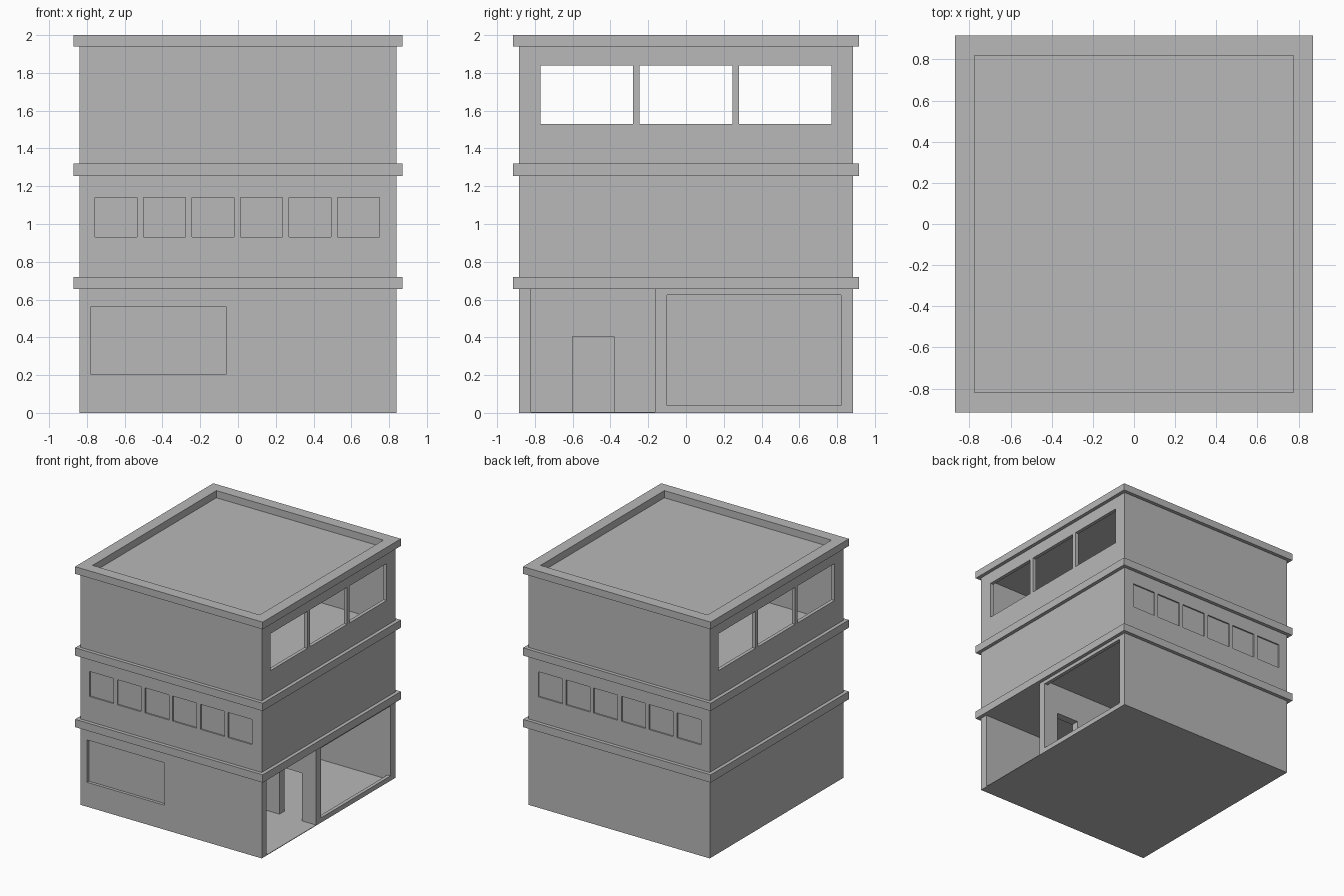
import bpy
import bmesh

if "Cube" in bpy.data.objects:
    bpy.data.objects.remove(bpy.data.objects["Cube"], do_unlink=True)

# Single plaster colour
plaster = bpy.data.materials.new("grey_plaster")
plaster.use_nodes = True
COLOUR = (0.48, 0.48, 0.48, 1)
plaster.diffuse_color = COLOUR
plaster.node_tree.nodes["Principled BSDF"].inputs["Base Color"].default_value = COLOUR

# Building dimensions
WX, WY, T = 0.84, 0.885, 0.065        # half width, half depth, wall thickness
IX, IY = WX - T, WY - T               # inner faces
LEDGE = 0.03                          # how far the bands stick out
GROUND, MIDDLE, TOP = (0, 0.655), (0.72, 1.255), (1.32, 1.94)


def finish(name, bm):
    mesh = bpy.data.meshes.new(name)
    bm.to_mesh(mesh)
    bm.free()
    mesh.materials.append(plaster)
    obj = bpy.data.objects.new(name, mesh)
    bpy.context.collection.objects.link(obj)
    return obj


def box(name, xs, ys, zs):
    bm = bmesh.new()
    bmesh.ops.create_cube(bm, size=1)
    for v in bm.verts:
        v.co = [sum(r) / 2 + c * (r[1] - r[0]) for c, r in zip(v.co, (xs, ys, zs))]
    return finish(name, bm)


def wall(name, axis, outer, inner, us, zs, holes=()):
    """Upright wall across the given axis, with rectangular holes (u0, u1, z0, z1)."""
    cuts_u = sorted({*us, *(u for h in holes for u in h[:2])})
    cuts_z = sorted({*zs, *(z for h in holes for z in h[2:])})
    mid = (outer + inner) / 2
    bm = bmesh.new()
    grid = {(u, z): bm.verts.new((mid, u, z) if axis == "x" else (u, mid, z))
            for u in cuts_u for z in cuts_z}
    for a, b in zip(cuts_u, cuts_u[1:]):
        for c, d in zip(cuts_z, cuts_z[1:]):
            u, z = (a + b) / 2, (c + d) / 2
            if not any(h[0] < u < h[1] and h[2] < z < h[3] for h in holes):
                bm.faces.new([grid[p] for p in ((a, c), (b, c), (b, d), (a, d))])
    bmesh.ops.delete(bm, geom=[v for v in bm.verts if not v.link_faces], context="VERTS")
    obj = finish(name, bm)
    solid = obj.modifiers.new("thickness", "SOLIDIFY")
    solid.thickness = abs(outer - inner)
    solid.offset = 0
    return obj


# Projecting floor bands, which are also the floor slabs
for name, zs in (("lower_band", (GROUND[1], MIDDLE[0])), ("upper_band", (MIDDLE[1], TOP[0]))):
    box(name, (-WX - LEDGE, WX + LEDGE), (-WY - LEDGE, WY + LEDGE), zs)

# Roof slab and raised parapet ring
box("roof_slab", (-IX, IX), (-IY, IY), (1.90, 1.94))
for side, s in (("left", 1), ("right", -1)):
    box(f"parapet_{side}", sorted((s * IX, s * (WX + LEDGE))),
        (-WY - LEDGE, WY + LEDGE), (1.94, 2.0))
for side, s in (("front", -1), ("back", 1)):
    box(f"parapet_{side}", (-IX, IX), sorted((s * IY, s * (WY + LEDGE))), (1.94, 2.0))

# Ground floor shell: shop window in front, open porch and big window on the left
box("ground_slab", (-WX, WX), (-WY, WY), (0, 0.005))
shop_window = (-0.78, -0.06, 0.205, 0.56)
wall("ground_front_wall", "y", -WY, -IY, (-WX, WX), GROUND, [shop_window])
box("shop_window_pane", shop_window[:2], (-WY + 0.025, -WY + 0.04), shop_window[2:])
wall("ground_back_wall", "y", WY, IY, (-WX, WX), GROUND)
wall("ground_right_wall", "x", -WX, -IX, (-IY, IY), GROUND)
wall("ground_left_wall", "x", WX, WX - 0.03, (-0.165, IY), GROUND,
     [(-0.1, IY, 0.04, 0.625)])

# Inner partitions, each with a doorway
wall("porch_back_partition", "y", -0.165, -0.1, (-IX, WX - 0.03), GROUND,
     [(0.5, 0.71, 0, 0.405)])
wall("porch_side_partition", "x", -0.06, 0.005, (-IY, -0.165), GROUND,
     [(-0.6, -0.38, 0, 0.405)])

# Middle floor: a row of six shallow windows on front and back
row = [(-0.757 + 0.257 * i, -0.535 + 0.257 * i, 0.93, 1.14) for i in range(6)]
for side, s in (("front", -1), ("back", 1)):
    wall(f"middle_{side}_wall", "y", s * WY, s * IY, (-WX, WX), MIDDLE, row)
    for i, (a, b, c, d) in enumerate(row):
        box(f"middle_{side}_pane_{i + 1}", (a, b),
            sorted((s * (WY - 0.012), s * (WY - 0.03))), (c, d))

# Top floor: plain front and back, three open windows on each side
openings = [(c - 0.245, c + 0.245, 1.53, 1.84) for c in (-0.525, 0, 0.525)]
for side, s in (("front", -1), ("back", 1)):
    wall(f"top_{side}_wall", "y", s * WY, s * IY, (-WX, WX), TOP)
for side, s in (("left", 1), ("right", -1)):
    wall(f"middle_{side}_wall", "x", s * WX, s * IX, (-IY, IY), MIDDLE)
    wall(f"top_{side}_wall", "x", s * WX, s * (WX - 0.03), (-IY, IY), TOP, openings)
